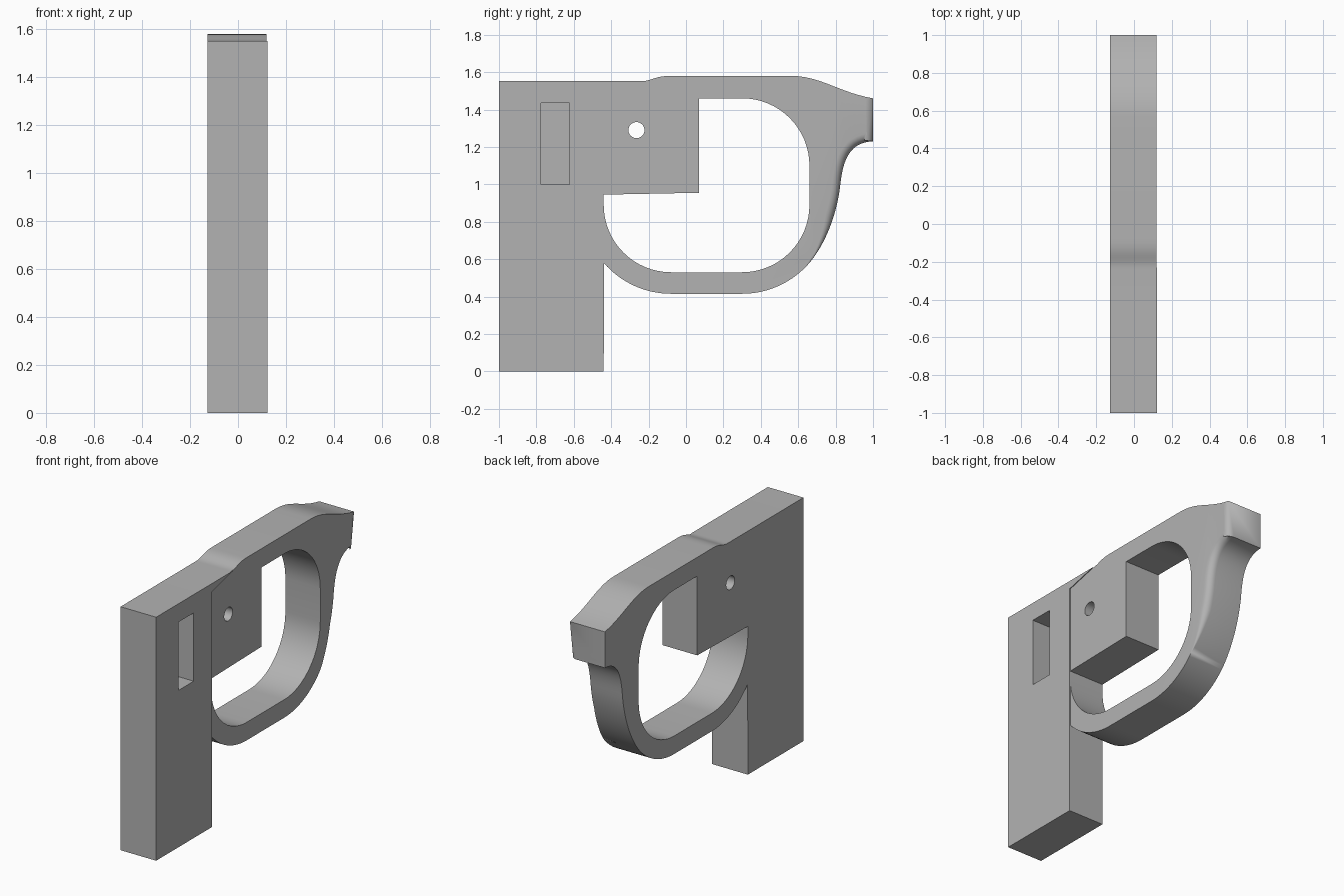
import bpy, bmesh
from math import sin, cos, pi, radians
from mathutils import Vector
from mathutils.geometry import interpolate_bezier

if "Cube" in bpy.data.objects:
    bpy.data.objects.remove(bpy.data.objects["Cube"], do_unlink=True)

grey = bpy.data.materials.new("plain grey")
grey.use_nodes = True
grey.diffuse_color = (0.45, 0.45, 0.45, 1)
grey.node_tree.nodes["Principled BSDF"].inputs["Base Color"].default_value = (0.45, 0.45, 0.45, 1)

LEFT, RIGHT, CHEEK = -0.128, 0.118, 0.123


def arc(y, z, r, start, end, n=16):
    angles = [radians(start + (end - start) * i / n) for i in range(n + 1)]
    return [(y + r * cos(a), z + r * sin(a)) for a in angles]


def curve(*pts, n=14):
    return [tuple(p) for p in interpolate_bezier(*[Vector(p) for p in pts], n)]


def extrude(name, outline, x0, x1, radii=None, steps=6):
    """Extrude a counter-clockwise side outline along x, rounding the +x rim by radii."""
    n = len(outline)
    radii = radii or [0] * n
    bm = bmesh.new()
    rings = [[bm.verts.new((x0, y, z)) for y, z in outline]]
    for k in range(steps + 1 if any(radii) else 1):
        a = k / steps * pi / 2
        if not any(radii):
            a = pi / 2
        ring = []
        for i, (y, z) in enumerate(outline):
            p, q = Vector(outline[i - 1]), Vector(outline[(i + 1) % n])
            t = (q - p).normalized()
            r = radii[i]
            inset = r * (1 - cos(a))
            ring.append(bm.verts.new((x1 - r * (1 - sin(a)), y - t.y * inset, z + t.x * inset)))
        rings.append(ring)
    for a, b in zip(rings, rings[1:]):
        for i in range(n):
            j = (i + 1) % n
            bm.faces.new((a[i], a[j], b[j], b[i]))
    bm.faces.new(rings[-1])
    bm.faces.new(rings[0][::-1])
    bmesh.ops.remove_doubles(bm, verts=bm.verts, dist=0.0002)
    bmesh.ops.recalc_face_normals(bm, faces=bm.faces)
    mesh = bpy.data.meshes.new(name)
    bm.to_mesh(mesh)
    bm.free()
    mesh.materials.append(grey)
    obj = bpy.data.objects.new(name, mesh)
    bpy.context.collection.objects.link(obj)
    return obj


def combine(target, other, operation):
    mod = target.modifiers.new(other.name, 'BOOLEAN')
    mod.operation, mod.object, mod.solver = operation, other, 'EXACT'
    bpy.context.view_layer.objects.active = target
    bpy.ops.object.modifier_apply(modifier=mod.name)
    bpy.data.objects.remove(other, do_unlink=True)


# Frame outline: grip, round guard, scooped tang, top line
grip = [(-1, 0), (-0.44, 0)]
guard = arc(-0.08, 0.89, 0.475, 221, 270) + arc(0.3, 0.89, 0.475, 270, 320)
scoop = curve((0.664, 0.585), (0.75, 0.69), (0.81, 0.85), (0.825, 1.0))[1:]
scoop += curve((0.825, 1.0), (0.84, 1.14), (0.88, 1.225), (1, 1.23))[1:]
top = curve((1, 1.46), (0.82, 1.49), (0.72, 1.58), (0.56, 1.58))
top += curve((-0.08, 1.58), (-0.17, 1.58), (-0.18, 1.552), (-0.24, 1.552))
top += [(-1, 1.552)]
outline = grip + guard + scoop + top

# Rounding on one side of the scoop grows from the guard up to the tang
first = len(grip + guard)
radii = [0] * len(outline)
for i in range(len(scoop)):
    radii[first + i] = 0.045 * min(1, (i + 1) / 8)
frame = extrude("frame", outline, LEFT, RIGHT, radii)

# Slightly raised side of the grip
cheek = extrude("grip_cheek", [(-1, 0), (-0.44, 0), (-0.44, 1.5), (-0.23, 1.552), (-1, 1.552)],
                0, CHEEK)
combine(frame, cheek, 'UNION')

# Finger opening, pin hole and side pocket
opening = [(0.07, 1.46), (0.07, 0.955), (-0.44, 0.945)]
opening += arc(-0.08, 0.89, 0.36, 180, 270) + arc(0.3, 0.89, 0.36, 270, 360)
opening += arc(0.3, 1.1, 0.36, 0, 90)
combine(frame, extrude("opening", opening, -1, 1), 'DIFFERENCE')
combine(frame, extrude("pin_hole", arc(-0.265, 1.29, 0.043, 0, 345, 23), -1, 1), 'DIFFERENCE')
pocket = [(-0.775, 1.0), (-0.622, 1.0), (-0.622, 1.435), (-0.775, 1.435)]
combine(frame, extrude("pocket", pocket, -0.08, 1), 'DIFFERENCE')

# Smooth curves with sharp rims
bpy.ops.object.select_all(action='DESELECT')
frame.select_set(True)
bpy.context.view_layer.objects.active = frame
bpy.ops.object.shade_smooth_by_angle(angle=radians(30))
